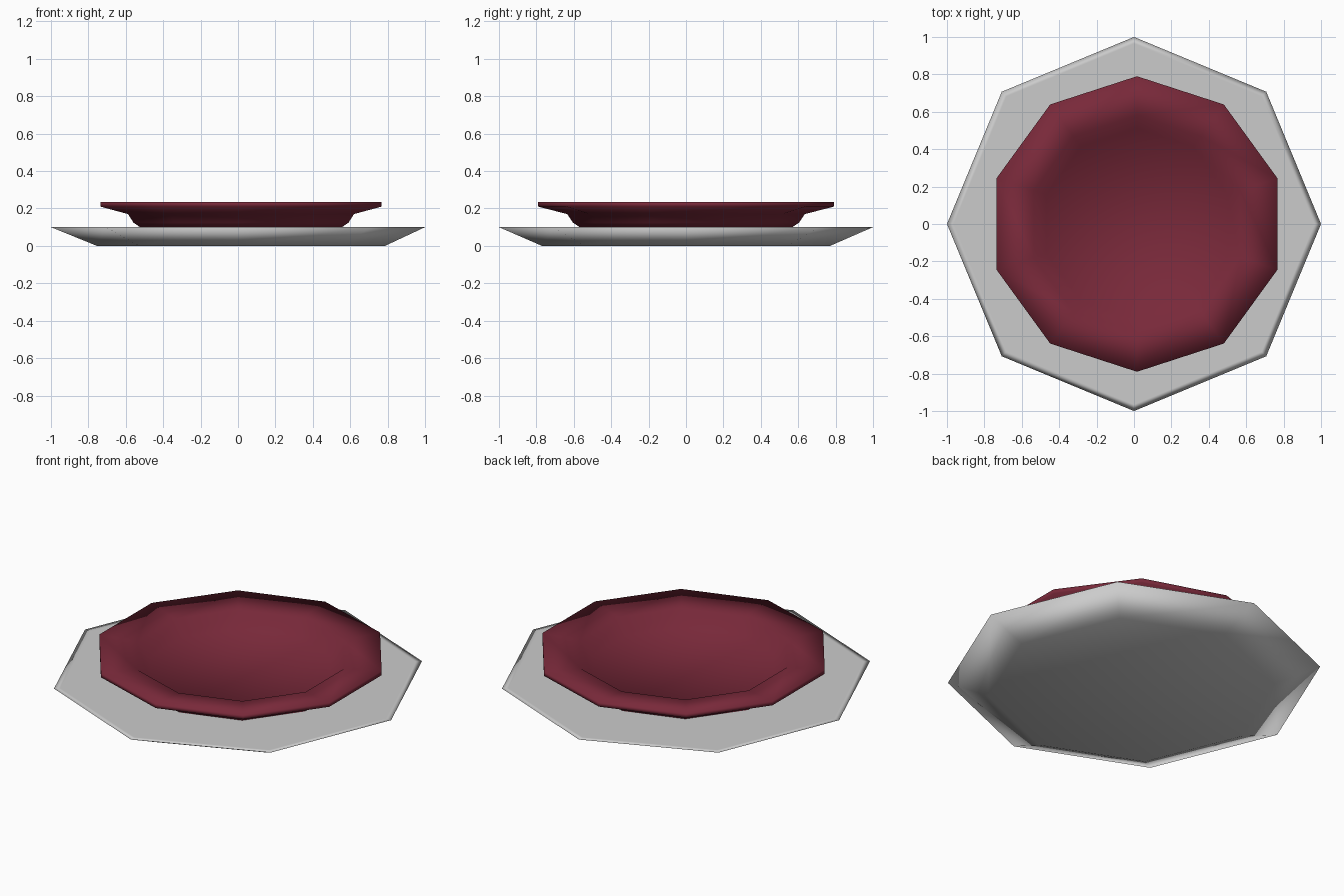
import bpy, bmesh
from math import sin, cos, tau

if "Cube" in bpy.data.objects:
    bpy.data.objects.remove(bpy.data.objects["Cube"])


def lathe(name, profile, sides, start, cx, color=None):
    """Closed turned solid from (radius, z) points, smooth shaded."""
    bm = bmesh.new()
    rings = []
    for r, z, dx in profile:
        rings.append([bm.verts.new((cx + dx + r * cos(start + tau * i / sides),
                                    r * sin(start + tau * i / sides), z))
                      for i in range(sides)])
    for a, b in zip(rings, rings[1:]):
        for i in range(sides):
            j = (i + 1) % sides
            bm.faces.new((a[i], a[j], b[j], b[i]))
    bm.faces.new(rings[0][::-1])
    bm.faces.new(rings[-1])
    bmesh.ops.recalc_face_normals(bm, faces=bm.faces)
    for f in bm.faces:
        f.smooth = True
    me = bpy.data.meshes.new(name)
    bm.to_mesh(me)
    bm.free()
    ob = bpy.data.objects.new(name, me)
    bpy.context.collection.objects.link(ob)
    if color:
        mat = bpy.data.materials.new(name + "_colour")
        mat.diffuse_color = color
        mat.use_nodes = True
        mat.node_tree.nodes["Principled BSDF"].inputs["Base Color"].default_value = mat.diffuse_color
        me.materials.append(mat)
    return ob


# Octagonal grey charger: (radius, z, x shift), its foot sits slightly off centre
lathe("charger", [(0.77, 0.0, 0.016), (1.0, 0.1, 0), (0.965, 0.1, 0)], 8, 0, 0)

# Ten-sided red plate with foot, flared rim and sunken well
lathe("plate", [(0.56, 0.095, 0), (0.605, 0.125, 0), (0.635, 0.17, 0),
                (0.79, 0.21, 0), (0.79, 0.235, 0), (0.58, 0.22, 0),
                (0.51, 0.14, 0)],
      10, tau / 4, 0.016, (0.19, 0.022, 0.042, 1))
